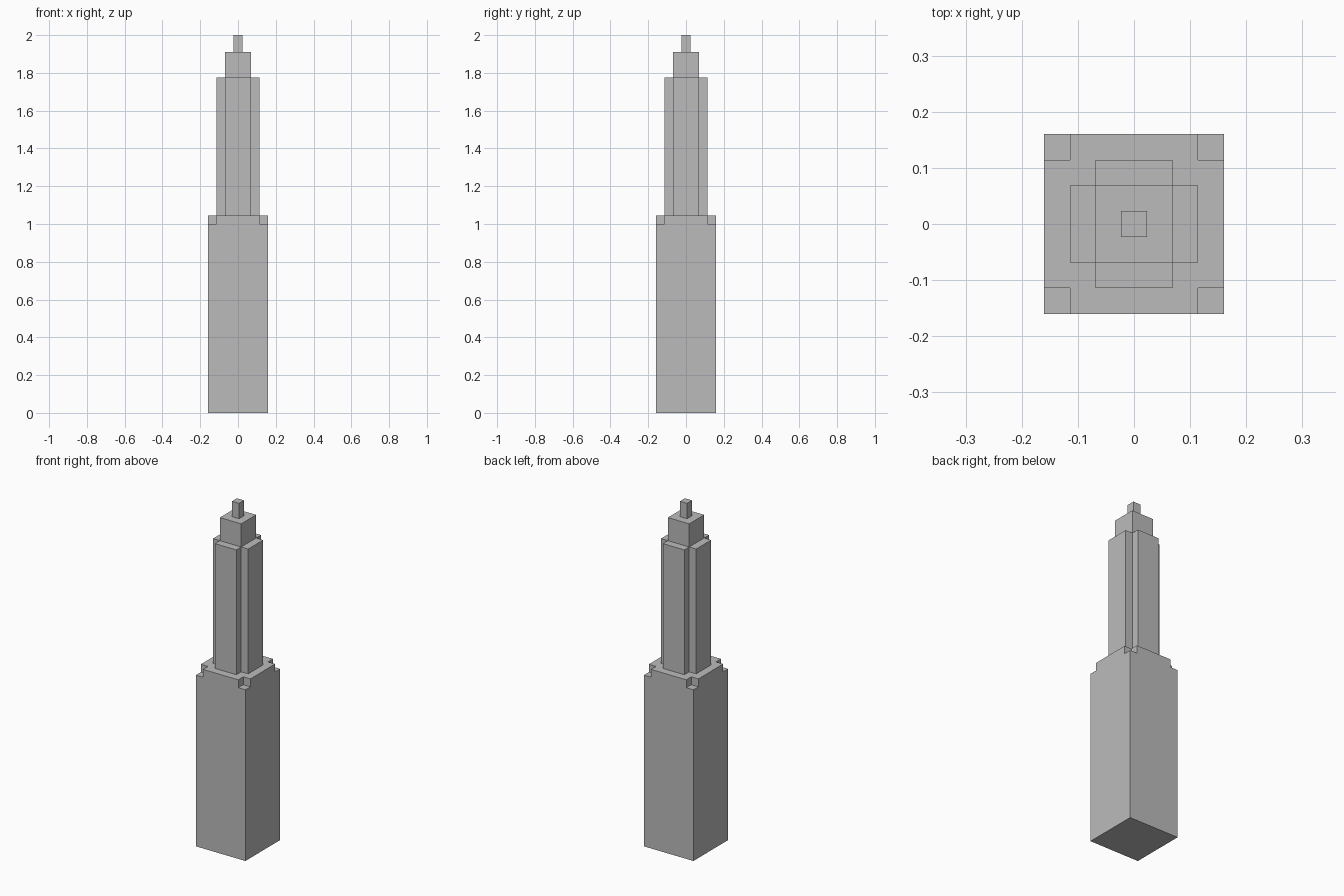
import bpy, bmesh

if "Cube" in bpy.data.objects:
    bpy.data.objects.remove(bpy.data.objects["Cube"])

stone = bpy.data.materials.new("stone_grey")
stone.use_nodes = True
grey = (0.5, 0.5, 0.5, 1)
stone.diffuse_color = grey
bsdf = next(n for n in stone.node_tree.nodes if n.type == 'BSDF_PRINCIPLED')
bsdf.inputs["Base Color"].default_value = grey
bsdf.inputs["Roughness"].default_value = 0.8


def prism(name, outline, z0, z1):
    """Extrude a closed counter-clockwise outline from z0 up to z1."""
    bm = bmesh.new()
    base = bm.faces.new([bm.verts.new((x, y, z0)) for x, y in outline])
    top = bmesh.ops.extrude_face_region(bm, geom=[base], use_keep_orig=True)
    verts = [v for v in top["geom"] if isinstance(v, bmesh.types.BMVert)]
    bmesh.ops.translate(bm, verts=verts, vec=(0, 0, z1 - z0))
    bmesh.ops.recalc_face_normals(bm, faces=bm.faces)
    mesh = bpy.data.meshes.new(name)
    bm.to_mesh(mesh)
    bm.free()
    mesh.materials.append(stone)
    obj = bpy.data.objects.new(name, mesh)
    bpy.context.collection.objects.link(obj)
    return obj


def square(h, cx=0, cy=0):
    return [(cx - h, cy - h), (cx + h, cy - h), (cx + h, cy + h), (cx - h, cy + h)]


def cross(outer, inner):
    """Plus-shaped outline: one notched corner turned four times."""
    corner = [(inner, -outer), (inner, -inner), (outer, -inner)]
    points = []
    for _ in range(4):
        points += corner
        corner = [(-y, x) for x, y in corner]
    return points


BODY, ARM, CORE, SPIRE = 0.16, 0.114, 0.069, 0.023

# Lower block, with a small step cut out of each top corner
body = prism("lower_block", square(BODY), 0, 1.046)
cutters = []
for sx in (-1, 1):
    for sy in (-1, 1):
        size = 0.05
        cutter = prism("corner_cutter", square(size, sx * (ARM + size), sy * (ARM + size)), 1.0, 1.1)
        cutter.hide_render = True
        cutters.append(cutter)
        mod = body.modifiers.new("corner_step", 'BOOLEAN')
        mod.operation = 'DIFFERENCE'
        mod.solver = 'EXACT'
        mod.object = cutter
bpy.context.view_layer.update()
cut_mesh = bpy.data.meshes.new_from_object(body.evaluated_get(bpy.context.evaluated_depsgraph_get()))
body.modifiers.clear()
body.data = cut_mesh
for cutter in cutters:
    bpy.data.objects.remove(cutter)

# Cross-shaped shaft, upper block and spire
prism("cross_shaft", cross(ARM, CORE), 1.046, 1.775)
prism("upper_block", square(CORE), 1.775, 1.91)
prism("spire", square(SPIRE), 1.91, 2.0)
